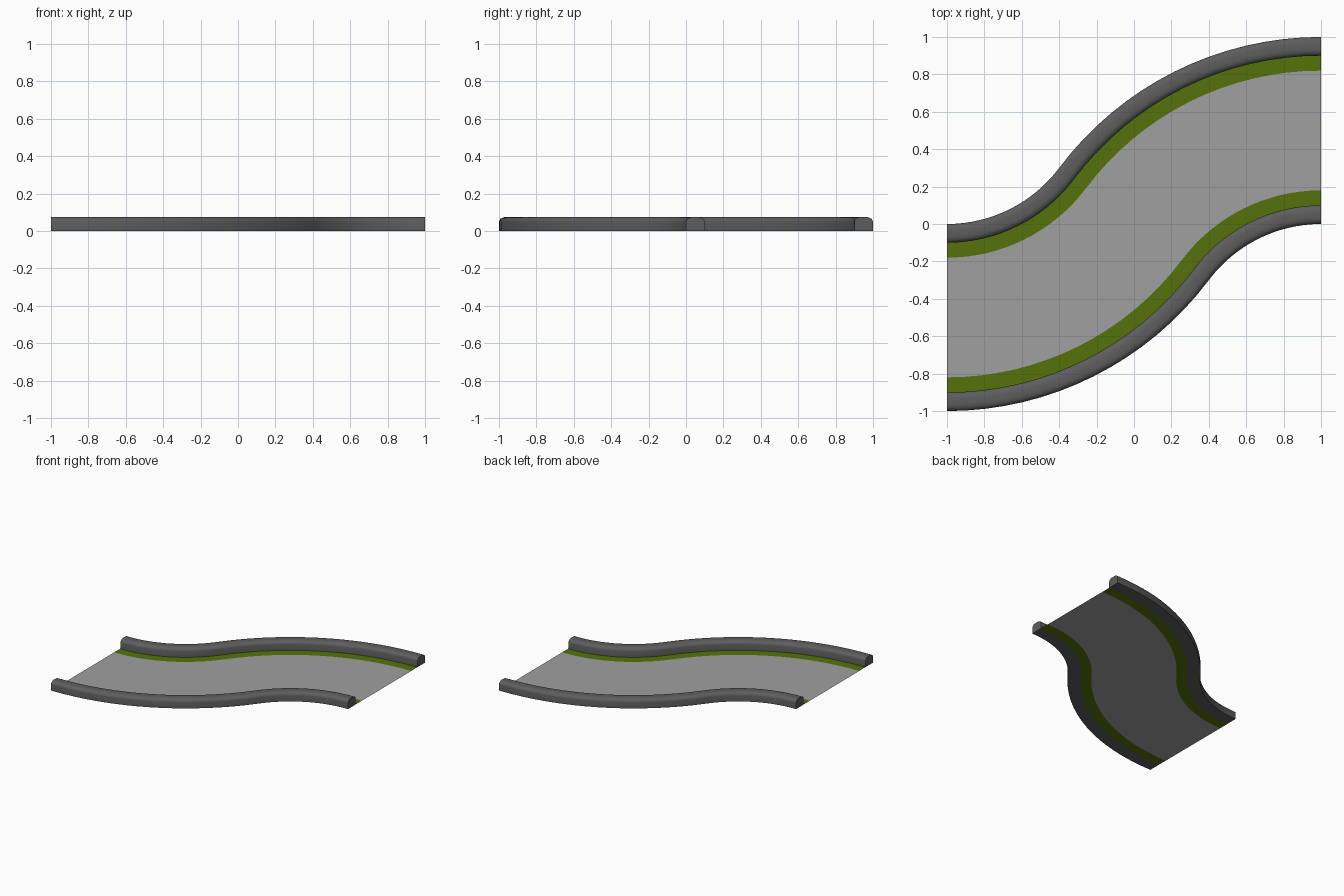
import bpy, bmesh, math
from mathutils import Vector

if "Cube" in bpy.data.objects:
    bpy.data.objects.remove(bpy.data.objects["Cube"])

R, SEG = 1.25, 16                 # centreline radius, steps per arc
ANG = math.asin(1 / R)            # sweep of each arc

def material(name, col):
    m = bpy.data.materials.new(name)
    m.diffuse_color = (*col, 1)
    m.use_nodes = True
    m.node_tree.nodes["Principled BSDF"].inputs["Base Color"].default_value = m.diffuse_color
    return m

# S-shaped centreline: list of (point, left-hand normal)
path = []
for i in range(SEG + 1):
    a = ANG * i / SEG
    path.append((Vector((-1 + R * math.sin(a), -0.5 + R - R * math.cos(a), 0)),
                 Vector((-math.sin(a), math.cos(a), 0))))
path += [(-p, n) for p, n in reversed(path[:-1])]

def sweep(name, profile, closed, mat):
    """Sweep a (sideways offset, height) profile along the centreline."""
    bm = bmesh.new()
    rows = [[bm.verts.new(p + n * o + Vector((0, 0, z))) for o, z in profile]
            for p, n in path]
    count = len(profile)
    for a, b in zip(rows, rows[1:]):
        for j in range(count if closed else count - 1):
            k = (j + 1) % count
            bm.faces.new((a[j], b[j], b[k], a[k]))
    if closed:
        bm.faces.new(rows[0])
        bm.faces.new(rows[-1][::-1])
        bmesh.ops.recalc_face_normals(bm, faces=bm.faces)
    me = bpy.data.meshes.new(name)
    bm.to_mesh(me)
    bm.free()
    ob = bpy.data.objects.new(name, me)
    bpy.context.collection.objects.link(ob)
    me.materials.append(mat)
    if closed:
        bpy.ops.object.select_all(action='DESELECT')
        ob.select_set(True)
        bpy.context.view_layer.objects.active = ob
        bpy.ops.object.shade_smooth_by_angle(angle=math.radians(40))

asphalt = material("asphalt", (0.35, 0.35, 0.35))
grass = material("grass", (0.09, 0.17, 0.003))
stone = material("stone", (0.11, 0.11, 0.11))

# Curb section: upright sides with rounded top corners
curb = [(0.4, 0), (0.5, 0)]
for cx, start in ((0.465, 0), (0.435, 90)):
    for i in range(5):
        t = math.radians(start + 22.5 * i)
        curb.append((cx + 0.035 * math.cos(t), 0.048 + 0.027 * math.sin(t)))

# Flat road surface
sweep("road", [(-0.32, 0), (0.32, 0)], False, asphalt)

# Green strip and curb on both sides
for side, s in (("left", 1), ("right", -1)):
    strip = sorted([(s * 0.32, 0), (s * 0.4, 0)])
    sweep(side + "_grass_strip", strip, False, grass)
    sweep(side + "_curb", [(s * o, z) for o, z in curb], True, stone)
